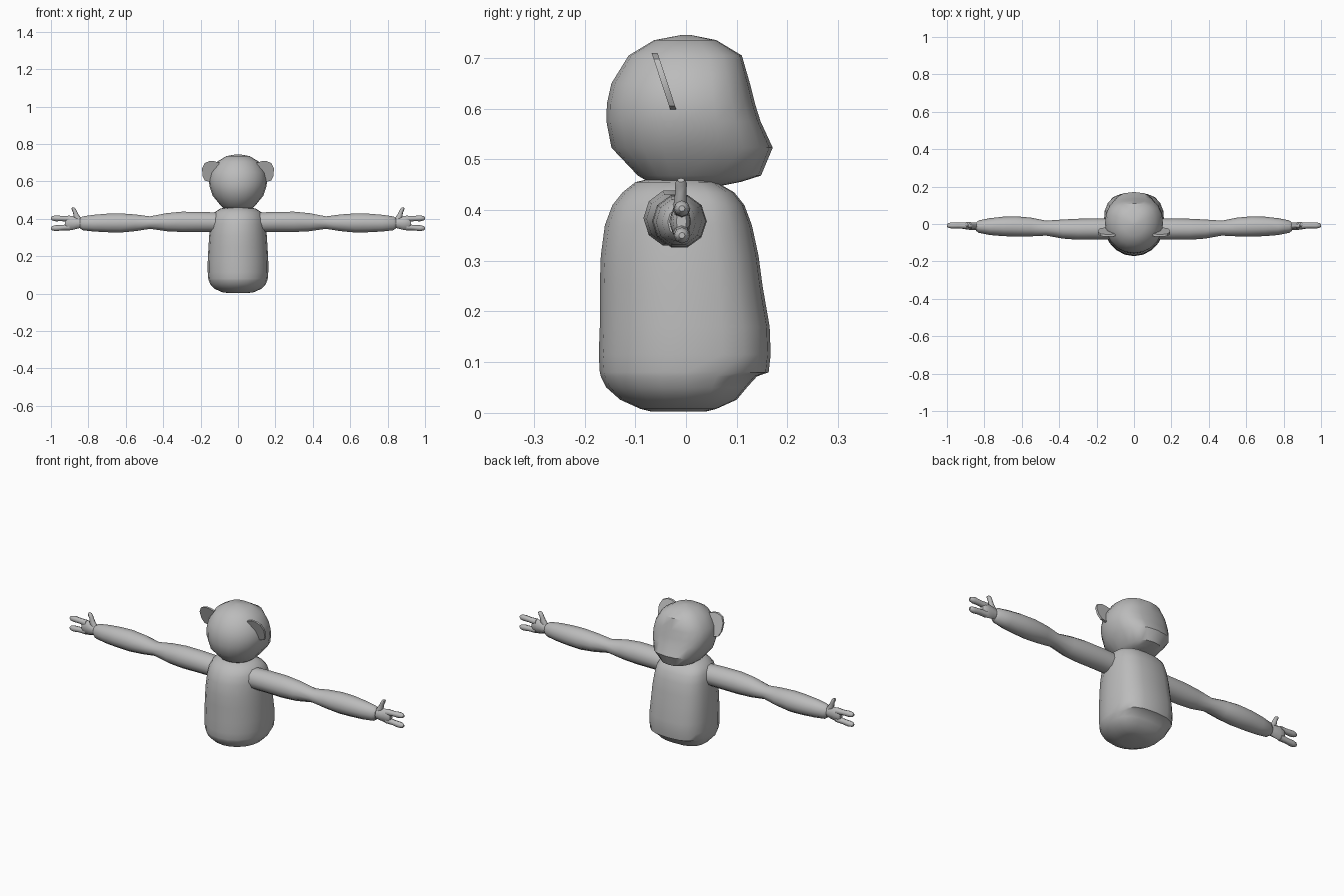
import bpy, bmesh, math
from mathutils import Vector

grey = bpy.data.materials.new("plain grey")
grey.diffuse_color = (0.5, 0.5, 0.5, 1)


def finish(name, bm, angle=40, mirror=False):
    bmesh.ops.recalc_face_normals(bm, faces=bm.faces)
    me = bpy.data.meshes.new(name)
    bm.to_mesh(me)
    bm.free()
    me.materials.append(grey)
    ob = bpy.data.objects.new(name, me)
    bpy.context.collection.objects.link(ob)
    bpy.ops.object.select_all(action='DESELECT')
    ob.select_set(True)
    bpy.context.view_layer.objects.active = ob
    bpy.ops.object.shade_smooth_by_angle(angle=math.radians(angle))
    if mirror:
        ob.modifiers.new("mirror", 'MIRROR').use_mirror_merge = False
    return ob


def loft(bm, rings):
    """Skin a list of closed rings and cap both ends."""
    loops = [[bm.verts.new(p) for p in r] for r in rings]
    n = len(loops[0])
    for a, b in zip(loops, loops[1:]):
        for i in range(n):
            j = (i + 1) % n
            bm.faces.new((a[i], a[j], b[j], b[i]))
    bm.faces.new(loops[0][::-1])
    bm.faces.new(loops[-1])


def squared_ring(z, half_w, back, front, power, n=20):
    """Round at the -y half, squared off at the +y half."""
    mid = (back + front) / 2 if front - back < 0.1 else 0.0
    pts = []
    for i in range(n):
        t = 2 * math.pi * i / n
        c, s = math.cos(t), math.sin(t)
        e = 2 / power if s > 0 else 1
        x = half_w * math.copysign(abs(c) ** e, c)
        y = mid + ((front - mid) if s > 0 else (mid - back)) * math.copysign(abs(s) ** e, s)
        pts.append((x, y, z))
    return pts


def tube(bm, path, n=8):
    """Path of (x, y, z, radius_y, radius_across); rings face along the path."""
    rings = []
    for k, (x, y, z, ry, rz) in enumerate(path):
        a, b = path[max(k - 1, 0)], path[min(k + 1, len(path) - 1)]
        d = Vector((b[0] - a[0], 0, b[2] - a[2])).normalized()
        side = Vector((-d.z, 0, d.x))
        rings.append([Vector((x, y, z)) + side * rz * math.sin(2 * math.pi * i / n)
                      + Vector((0, ry * math.cos(2 * math.pi * i / n), 0)) for i in range(n)])
    loft(bm, rings)


# body: z, half width, back, front
body = [(0.003, 0.05, -0.07, 0.04), (0.008, 0.085, -0.09, 0.06), (0.026, 0.125, -0.13, 0.10),
        (0.05, 0.148, -0.157, 0.12), (0.072, 0.157, -0.168, 0.14), (0.08, 0.159, -0.17, 0.163),
        (0.115, 0.162, -0.172, 0.167), (0.17, 0.162, -0.17, 0.165), (0.25, 0.158, -0.17, 0.151),
        (0.31, 0.154, -0.168, 0.143), (0.37, 0.147, -0.16, 0.13), (0.41, 0.14, -0.145, 0.115),
        (0.435, 0.125, -0.125, 0.095), (0.455, 0.095, -0.10, 0.06), (0.462, 0.06, -0.07, 0.03)]
bm = bmesh.new()
loft(bm, [squared_ring(*r, 2.8) for r in body])
finish("body", bm)

# head with a broad flattened muzzle
head = [(0.448, 0.05, -0.05, 0.07), (0.456, 0.075, -0.075, 0.11), (0.468, 0.09, -0.095, 0.148),
        (0.523, 0.135, -0.147, 0.171), (0.575, 0.153, -0.157, 0.147), (0.61, 0.155, -0.156, 0.136),
        (0.65, 0.147, -0.147, 0.126), (0.705, 0.113, -0.113, 0.11), (0.735, 0.063, -0.063, 0.06),
        (0.745, 0.01, -0.01, 0.01)]
bm = bmesh.new()
loft(bm, [squared_ring(*r, 2.6) for r in head])
finish("head", bm)

# ears: thin tilted plates
outline = [(0.10, 0.70), (0.125, 0.708), (0.15, 0.71), (0.178, 0.698), (0.192, 0.67),
           (0.19, 0.63), (0.178, 0.605), (0.145, 0.597), (0.11, 0.62)]
bm = bmesh.new()
loft(bm, [[(x, -0.062 + (0.71 - z) * 0.33 + dy, z) for x, z in outline] for dy in (-0.006, 0.006)])
finish("ears", bm, 30, True)

# arms: upper arm, elbow pinch, forearm
arm = [(0.10, -0.027, 0.382, 0.056, 0.054), (0.20, -0.027, 0.384, 0.057, 0.056),
       (0.30, -0.028, 0.384, 0.056, 0.057), (0.38, -0.027, 0.382, 0.051, 0.051),
       (0.47, -0.022, 0.38, 0.040, 0.035), (0.55, -0.016, 0.379, 0.050, 0.047),
       (0.63, -0.013, 0.378, 0.054, 0.054), (0.70, -0.013, 0.378, 0.052, 0.052),
       (0.77, -0.014, 0.377, 0.045, 0.047), (0.83, -0.014, 0.376, 0.033, 0.039),
       (0.845, -0.014, 0.376, 0.022, 0.028)]
bm = bmesh.new()
tube(bm, arm, 10)
finish("arms", bm, 40, True)

# hands: palm, thumb and two fingers
bm = bmesh.new()
tube(bm, [(0.83, -0.013, 0.377, 0.020, 0.022), (0.86, -0.012, 0.378, 0.021, 0.031),
          (0.89, -0.010, 0.378, 0.020, 0.038), (0.915, -0.009, 0.378, 0.017, 0.037),
          (0.925, -0.009, 0.378, 0.010, 0.028)])
tube(bm, [(0.845, -0.012, 0.385, 0.015, 0.016), (0.865, -0.011, 0.415, 0.013, 0.015),
          (0.872, -0.010, 0.438, 0.011, 0.011), (0.880, -0.010, 0.453, 0.012, 0.010),
          (0.888, -0.010, 0.459, 0.007, 0.005)])
for z0, z1 in ((0.400, 0.403), (0.356, 0.350)):
    tube(bm, [(0.90, -0.009, z0, 0.017, 0.017), (0.94, -0.008, (z0 + z1) / 2, 0.015, 0.014),
              (0.975, -0.008, z1, 0.016, 0.016), (0.992, -0.008, z1, 0.013, 0.012),
              (1.0, -0.008, z1, 0.006, 0.006)])
finish("hands", bm, 50, True)
